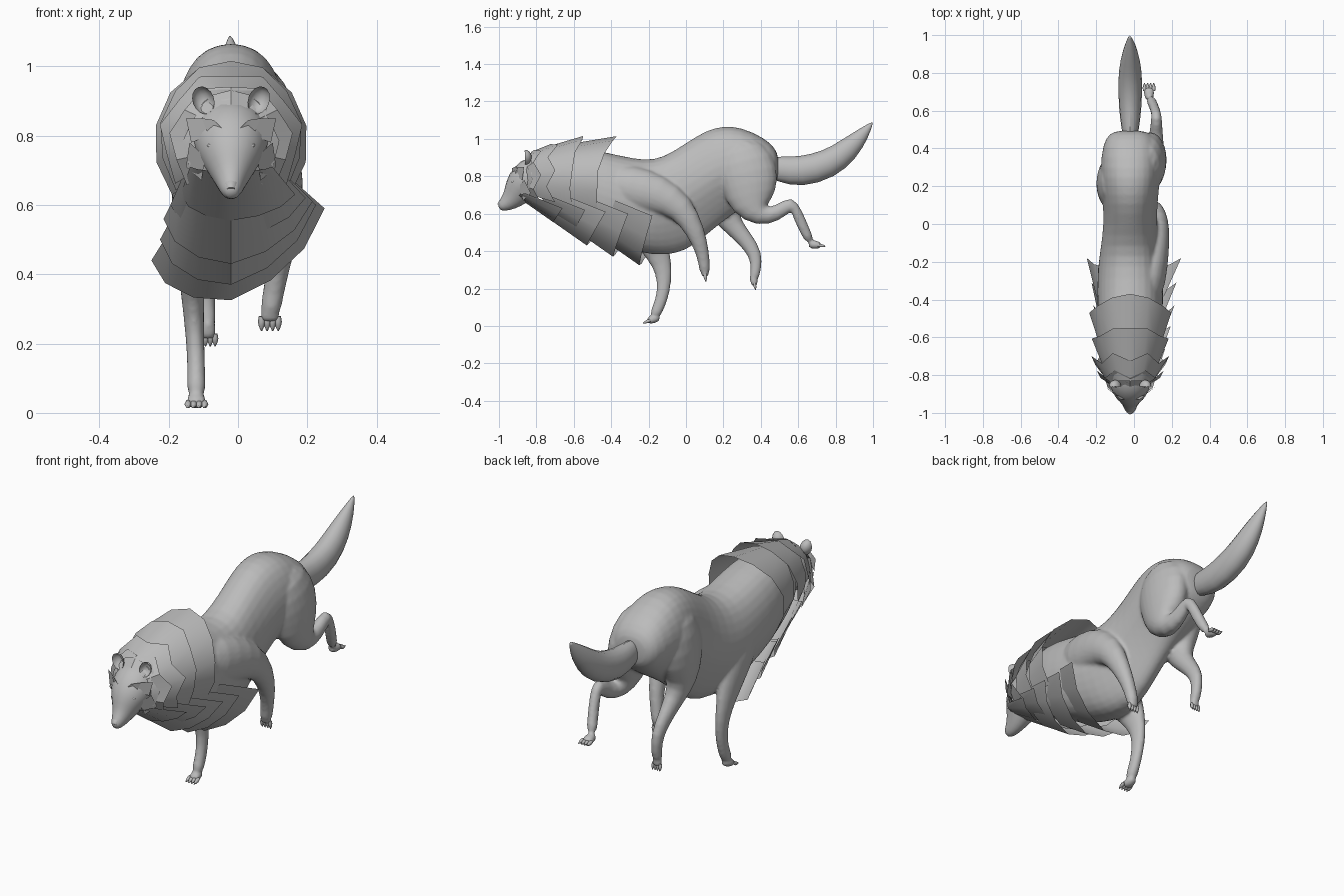
import bpy, bmesh, math
from mathutils import Vector, Matrix

old = bpy.data.objects.get("Cube")
if old:
    bpy.data.objects.remove(old)

fur = bpy.data.materials.new("grey fur")
fur.use_nodes = True
fur.diffuse_color = (0.5, 0.5, 0.5, 1)
fur.node_tree.nodes["Principled BSDF"].inputs["Base Color"].default_value = (0.5, 0.5, 0.5, 1)
CX = -0.02  # middle line of the body


def finish(name, bm, subdiv=0, angle=60):
    mesh = bpy.data.meshes.new(name)
    bm.to_mesh(mesh)
    bm.free()
    mesh.materials.append(fur)
    ob = bpy.data.objects.new(name, mesh)
    bpy.context.collection.objects.link(ob)
    bpy.ops.object.select_all(action="DESELECT")
    ob.select_set(True)
    bpy.context.view_layer.objects.active = ob
    bpy.ops.object.shade_smooth_by_angle(angle=math.radians(angle))
    if subdiv:
        ob.modifiers.new("Soften", "SUBSURF").levels = subdiv
    return ob


def bridge(bm, a, b, closed):
    n = len(a)
    for i in range(n if closed else n - 1):
        j = (i + 1) % n
        bm.faces.new((a[i], a[j], b[j], b[i]))


def skin_rings(name, coords, subdiv):
    """Closed solid through rings of points."""
    bm = bmesh.new()
    rings = [[bm.verts.new(p) for p in ring] for ring in coords]
    for a, b in zip(rings, rings[1:]):
        bridge(bm, a, b, True)
    bm.faces.new(rings[0])
    bm.faces.new(rings[-1])
    bmesh.ops.recalc_face_normals(bm, faces=bm.faces)
    return finish(name, bm, subdiv)


def limb(name, stations, sides=12, subdiv=1):
    """Loft of ellipses: x, y, z, half width, half depth."""
    pts = [Vector(s[:3]) for s in stations]
    rings = []
    for i, s in enumerate(stations):
        t = (pts[min(i + 1, len(pts) - 1)] - pts[max(i - 1, 0)]).normalized()
        side = (Vector((1, 0, 0)) - t * t.x).normalized()
        up = side.cross(t)
        turns = [math.tau * k / sides for k in range(sides)]
        rings.append([pts[i] + side * s[3] * math.cos(a) + up * s[4] * math.sin(a) for a in turns])
    return skin_rings(name, rings, subdiv)


def torso(name, stations, sides=16):
    """Upright sections: y, top, bottom, half width, tuck of the lower half."""
    rings = []
    for y, top, bottom, w, tuck in stations:
        ring = []
        for k in range(sides):
            a = math.tau * k / sides
            c, s = math.cos(a), math.sin(a)
            full = math.copysign(abs(c) ** .8, c) * w * (1 - tuck * max(0, -s))
            ring.append(Vector((CX + full, y, (top + bottom) / 2 + (top - bottom) / 2 * s)))
        rings.append(ring)
    return skin_rings(name, rings, 1)


def paw(name, base, heading, size=0.032):
    """Flattened pad with four clawed toes along the heading."""
    base, d = Vector(base), Vector(heading).normalized()
    pad = limb(name, [(*(base + d * k * size), size * w, size * h)
                      for k, w, h in ((-1, .65, .7), (-.3, .9, .85), (.6, 1, .75), (1.2, .9, .5))], 8)
    for i in range(4):
        c = base + d * size * .9 + Vector(((i - 1.5) * size * .5, 0, 0))
        limb(f"{name}_toe_{i + 1}", [(*(c + d * size * k), size * r, size * r)
                                     for k, r in ((-.3, .25), (.2, .33), (.6, .25), (1.05, .05))], 6, 0)
    return pad


parts = [torso("trunk", [
    (.495, .90, .80, .06, 0), (.48, .95, .76, .115, 0), (.42, 1.01, .70, .15, .1), (.29, 1.07, .62, .165, .4),
    (.20, 1.075, .555, .16, .5), (.11, 1.055, .48, .15, .5), (0, .985, .39, .145, .4), (-.12, .905, .37, .16, .25),
    (-.22, .89, .38, .175, .15), (-.35, .915, .42, .18, .1), (-.5, .95, .49, .175, 0), (-.65, .96, .57, .15, 0),
    (-.78, .92, .65, .11, 0)])]

# Legs: left ones are on +x
parts.append(limb("left_front_leg", [
    (.05, -.42, .77, .08, .10), (.08, -.30, .735, .095, .135), (.11, -.14, .705, .08, .11),
    (.135, -.02, .635, .057, .075), (.13, .055, .50, .043, .052), (.11, .09, .39, .033, .036),
    (.096, .1, .31, .031, .031), (.092, .1, .285, .031, .029)]))
parts.append(paw("left_front_paw", (.092, .1, .298), (0, .1, -1)))
parts.append(limb("right_front_leg", [
    (-.09, -.35, .77, .085, .10), (-.115, -.28, .63, .09, .13), (-.125, -.2, .49, .06, .10),
    (-.133, -.145, .38, .038, .066), (-.128, -.115, .28, .03, .045), (-.122, -.12, .18, .027, .035),
    (-.12, -.145, .10, .027, .033), (-.12, -.175, .045, .031, .03)]))
parts.append(paw("right_front_paw", (-.12, -.172, .038), (0, -1, -.4)))
parts.append(limb("left_hind_leg", [
    (.05, .27, .99, .07, .10), (.075, .315, .87, .095, .175), (.088, .345, .75, .092, .16),
    (.10, .35, .64, .072, .12), (.112, .40, .58, .05, .06), (.118, .49, .60, .035, .042),
    (.12, .568, .665, .029, .044), (.115, .595, .60, .026, .033), (.1, .635, .51, .026, .028),
    (.085, .665, .45, .028, .028)]))
parts.append(paw("left_hind_paw", (.08, .685, .435), (0, 1, -.15)))
parts.append(limb("right_hind_leg", [
    (-.085, .23, .99, .07, .10), (-.105, .23, .86, .095, .165), (-.12, .205, .72, .088, .145),
    (-.118, .20, .61, .067, .09), (-.11, .25, .535, .047, .055), (-.103, .32, .46, .035, .045),
    (-.095, .375, .38, .029, .039), (-.09, .375, .30, .026, .029), (-.087, .36, .24, .028, .026)]))
parts.append(paw("right_hind_paw", (-.087, .362, .245), (0, .2, -1), .028))

# Fuse trunk, legs and paws into one skin
bpy.ops.object.select_all(action="DESELECT")
for ob in parts:
    ob.select_set(True)
bpy.context.view_layer.objects.active = parts[0]
bpy.ops.object.convert(target="MESH")
bpy.ops.object.join()
body = bpy.context.view_layer.objects.active
body.name = "body_and_legs"
skin = body.modifiers.new("Fuse", "REMESH")
skin.mode, skin.voxel_size, skin.use_smooth_shade = "VOXEL", .009, True
ease = body.modifiers.new("Ease seams", "SMOOTH")
ease.factor, ease.iterations = .5, 4

# Tail
limb("tail", [(CX, .42, .85, .035, .055), (CX, .5, .84, .05, .075), (CX, .61, .82, .067, .092),
              (CX, .77, .865, .072, .086), (CX, .87, .945, .058, .07), (CX, .95, 1.03, .03, .038),
              (CX - .003, 1.0, 1.092, .003, .003)], 8)

# Head with tapered muzzle, widening into the cheeks
limb("head", [(CX, -1.002, .635, .014, .014), (CX, -.985, .64, .03, .032), (CX, -.945, .665, .044, .052),
              (CX, -.91, .70, .068, .075), (CX, -.88, .75, .10, .095), (CX, -.84, .79, .115, .115),
              (CX, -.78, .80, .12, .12), (CX, -.70, .80, .10, .11)])
limb("nose", [(CX, -.97, .668, .016, .012), (CX, -.99, .658, .02, .015), (CX, -1.0, .645, .012, .01)], 8, 0)


def collar(name, inner, outer, sweep, lift, jag):
    """Flared fur shell over the neck, with a ragged rear edge."""
    bm = bmesh.new()
    rows = []
    count = 11
    for y, z, rx, rz, tail, rough in (inner + (0, 0), outer + (lift, jag)):
        row = []
        for k in range(count):
            a = math.radians(90 - sweep + 2 * sweep * k / (count - 1))
            r = 1 - rough * (k % 2)
            back = tail * max(0, math.sin(a)) ** 2 - .5 * rough * (k % 2)
            row.append(bm.verts.new((CX + rx * r * math.cos(a), y + back, z + rz * r * math.sin(a))))
        rows.append(row)
    bridge(bm, rows[0], rows[1], False)
    finish(name, bm, angle=35)


collar("mane_rear", (-.64, .78, .165, .19), (-.475, .78, .222, .235), 130, .105, 0)
collar("mane_middle", (-.77, .785, .14, .165), (-.61, .79, .208, .23), 130, .07, .02)
collar("mane_front", (-.83, .79, .125, .14), (-.70, .79, .21, .20), 130, .02, .09)
collar("face_ruff", (-.86, .78, .09, .11), (-.775, .78, .18, .175), 135, 0, .08)
collar("cheek_ruff", (-.87, .765, .075, .10), (-.82, .77, .14, .145), 140, 0, .05)


def bib(name, y, z, side_y, side_z, half, roll):
    """Hanging chest fur: a curved plate running forward and up from its hem."""
    bm = bmesh.new()
    hem, root = [], []
    for k in range(7):
        s = (k - 3) / 3
        f = abs(s) ** 1.6
        px = half * math.sin(s * 1.35) / math.sin(1.35)
        hy, hz = y + (side_y - y) * f, z + (side_z - z) * f + roll * s
        hem.append(bm.verts.new((CX * (1 - f) + px, hy, hz)))
        root.append(bm.verts.new((CX + px * .72, hy - .20, hz + .14 - .06 * f)))
    bridge(bm, root, hem, False)
    finish(name, bm, angle=35)


hems = [(-.25, .325, -.18, .515, .25, .075), (-.39, .37, -.31, .55, .225, .05),
        (-.53, .43, -.43, .585, .215, .025), (-.60, .50, -.54, .61, .195, .01), (-.71, .555, -.66, .63, .165, 0)]
for i, h in enumerate(hems):
    bib(f"chest_fur_{i + 1}", *h)

for side, sx in (("left", 1), ("right", -1)):
    # Ears: half shells open to the front
    bm = bmesh.new()
    bmesh.ops.create_uvsphere(bm, u_segments=12, v_segments=8, radius=1)
    bmesh.ops.delete(bm, geom=[v for v in bm.verts if v.co.y < -.3], context="VERTS")
    bmesh.ops.transform(bm, verts=bm.verts, matrix=Matrix.Translation((CX + sx * .08, -.86, .902))
                        @ Matrix.Rotation(sx * .35, 4, "Y") @ Matrix.Diagonal((.031, .035, .041, 1)))
    finish(side + "_ear", bm)
    # Eyes
    bm = bmesh.new()
    bmesh.ops.create_uvsphere(bm, u_segments=8, v_segments=6, radius=1)
    bmesh.ops.transform(bm, verts=bm.verts, matrix=Matrix.Translation((CX + sx * .055, -.924, .768))
                        @ Matrix.Rotation(-sx * .4, 4, "Y") @ Matrix.Diagonal((.016, .012, .007, 1)))
    finish(side + "_eye", bm)
    # Brow and cheek tufts: small flat plates close to the skull
    for name, quad in (("brow_tuft", ((.015, -.93, .81), (.05, -.93, .845), (.085, -.90, .85), (.06, -.915, .79))),
                       ("temple_tuft", ((.06, -.91, .80), (.085, -.90, .85), (.13, -.865, .85), (.115, -.875, .78))),
                       ("cheek_tuft", ((.075, -.90, .74), (.12, -.865, .78), (.13, -.83, .71), (.085, -.87, .67)))):
        bm = bmesh.new()
        bm.faces.new([bm.verts.new((CX + sx * x, y, z)) for x, y, z in quad])
        finish(f"{side}_{name}", bm)
